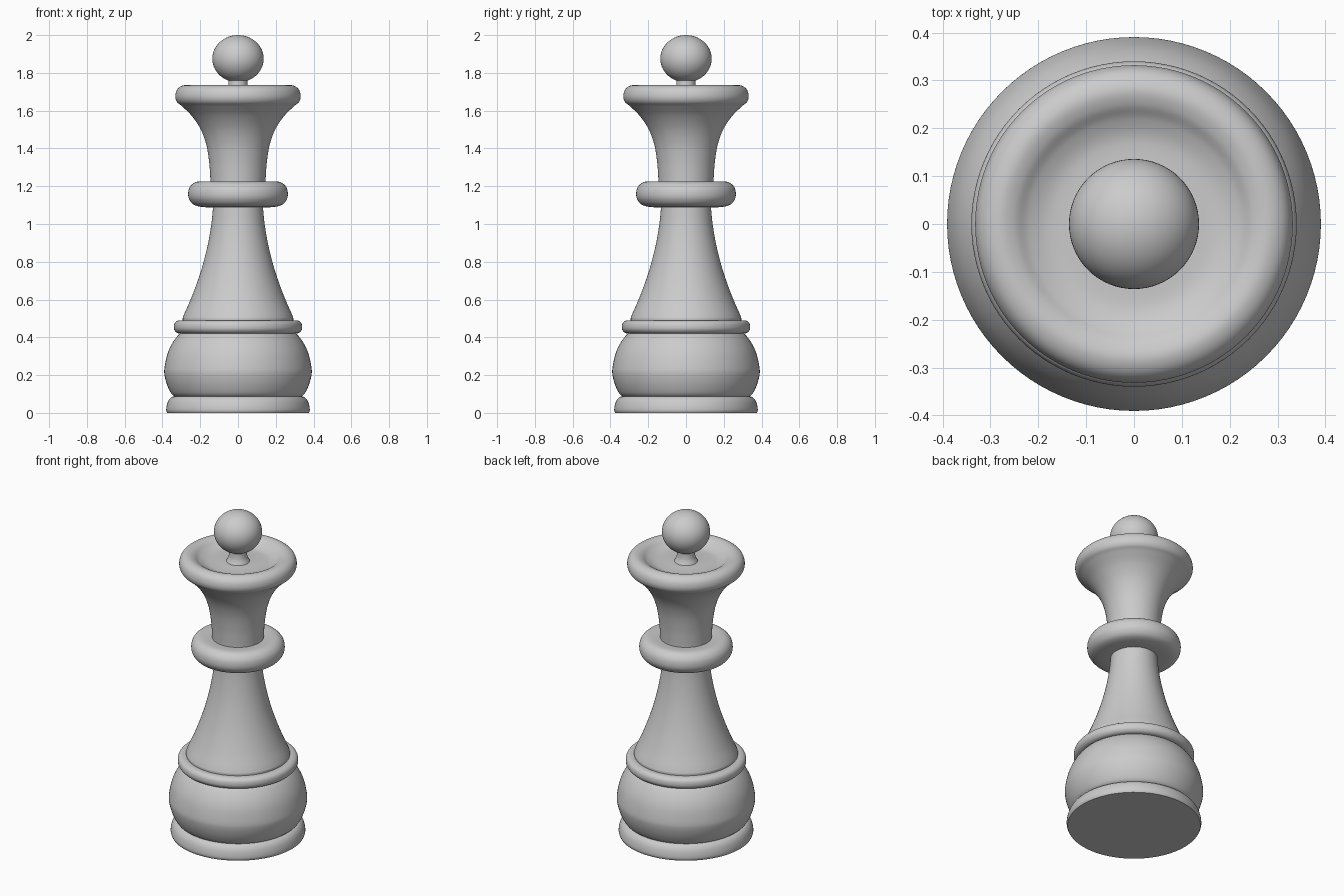
import bpy
import bmesh
import math
from mathutils import Vector

cube = bpy.data.objects.get("Cube")
if cube:
    bpy.data.objects.remove(cube)

grey = bpy.data.materials.new("plain_grey")
grey.use_nodes = True
COLOUR = (0.6, 0.6, 0.6, 1)
grey.diffuse_color = COLOUR
grey.node_tree.nodes["Principled BSDF"].inputs["Base Color"].default_value = COLOUR


def smooth_curve(points, steps=6):
    """Catmull-Rom curve through (radius, height) points."""
    p = [Vector(q) for q in points]
    p = [2 * p[0] - p[1]] + p + [2 * p[-1] - p[-2]]
    out = []
    for a, b, c, d in zip(p, p[1:], p[2:], p[3:]):
        for i in range(steps):
            t = i / steps
            out.append((2 * b + (c - a) * t + (2 * a - 5 * b + 4 * c - d) * t ** 2
                        + (3 * b - a - 3 * c + d) * t ** 3) / 2)
    return out + [p[-2]]


def lathe(name, points, segments=96):
    """Turn a smoothed profile around z and cap both ends."""
    bm = bmesh.new()
    rings = []
    for r, z in smooth_curve(points):
        rings.append([bm.verts.new((r * math.cos(a), r * math.sin(a), z))
                      for a in (2 * math.pi * i / segments for i in range(segments))])
    for low, high in zip(rings, rings[1:]):
        for i in range(segments):
            j = (i + 1) % segments
            bm.faces.new((low[i], low[j], high[j], high[i]))
    bm.faces.new(rings[0][::-1])
    bm.faces.new(rings[-1])
    mesh = bpy.data.meshes.new(name)
    bm.to_mesh(mesh)
    bm.free()
    finish(bpy.data.objects.new(name, mesh), link=True)


def finish(obj, link=False):
    if link:
        bpy.context.collection.objects.link(obj)
    obj.data.materials.clear()
    obj.data.materials.append(grey)
    bpy.ops.object.select_all(action="DESELECT")
    obj.select_set(True)
    bpy.context.view_layer.objects.active = obj
    bpy.ops.object.shade_smooth_by_angle(angle=math.radians(40))


# Foot and round bulb
lathe("foot", [(.375, 0), (.38, .015), (.377, .04), (.368, .065), (.352, .083), (.33, .09)])
lathe("bulb", [(.335, .085), (.355, .105), (.376, .15), (.389, .2), (.389, .24),
               (.374, .31), (.35, .365), (.318, .41), (.29, .43)])

# Ring above the bulb and the step under the stem
lathe("lower_ring", [(.28, .418), (.318, .422), (.336, .437), (.34, .457),
                     (.334, .477), (.315, .489), (.28, .49)])
lathe("step", [(.292, .48), (.293, .5), (.29, .51)])

# Tapering stem
lathe("stem", [(.292, .505), (.282, .53), (.251, .6), (.213, .7), (.182, .8),
               (.158, .9), (.141, 1.0), (.133, 1.08), (.13, 1.12)])

# Middle collar
lathe("collar", [(.12, 1.088), (.19, 1.09), (.235, 1.103), (.258, 1.13), (.264, 1.16),
                 (.257, 1.192), (.235, 1.216), (.2, 1.225), (.12, 1.218)])

# Flared neck, rim and dished top
lathe("crown", [(.145, 1.2), (.147, 1.25), (.153, 1.33), (.168, 1.42), (.197, 1.5),
                (.243, 1.57), (.295, 1.622), (.322, 1.645), (.332, 1.673), (.326, 1.705),
                (.308, 1.726), (.28, 1.735), (.25, 1.727), (.22, 1.707), (.18, 1.692),
                (.13, 1.69), (.07, 1.693), (.02, 1.695)])

# Small stalk and ball
lathe("stalk", [(.068, 1.69), (.056, 1.715), (.052, 1.73), (.05, 1.75), (.05, 1.78)])
bpy.ops.mesh.primitive_uv_sphere_add(segments=64, ring_count=32, radius=1, location=(0, 0, 1.875))
ball = bpy.context.object
ball.name = "ball"
ball.scale = (.136, .136, .125)
finish(ball)
